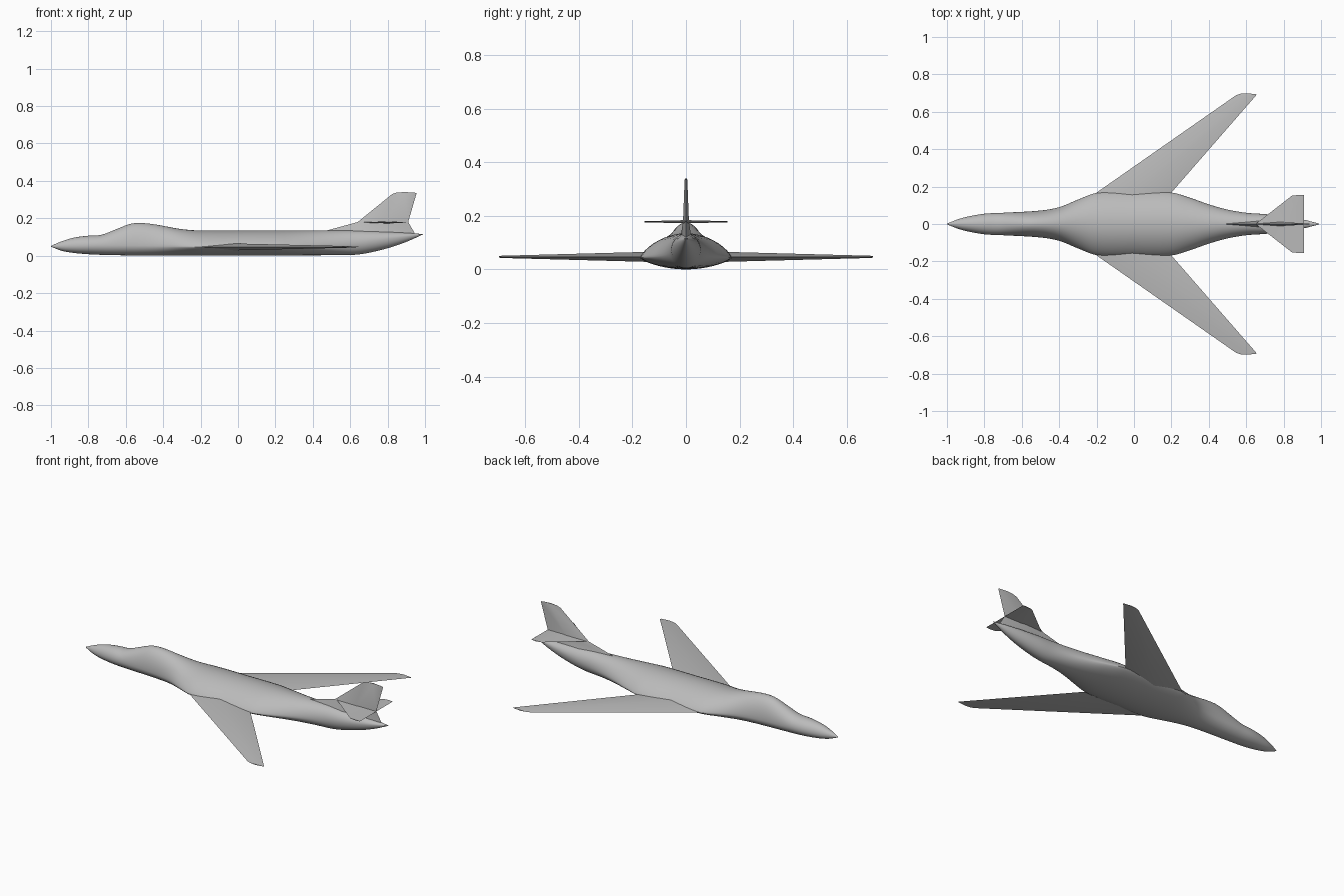
import bpy, bmesh, math
from mathutils import Vector

default = bpy.data.objects.get("Cube")
if default:
    bpy.data.objects.remove(default, do_unlink=True)

# Single grey paint
paint = bpy.data.materials.new("grey_paint")
paint.use_nodes = True
grey = (0.5, 0.5, 0.5, 1)
paint.diffuse_color = grey
paint.node_tree.nodes["Principled BSDF"].inputs["Base Color"].default_value = grey


def sample(points, x):
    """Smooth interpolation through (x, value) points."""
    count = len(points)
    i = 0
    while i < count - 2 and points[i + 1][0] < x:
        i += 1

    def slope(k):
        a, b = points[max(k - 1, 0)], points[min(k + 1, count - 1)]
        return (b[1] - a[1]) / (b[0] - a[0])

    (left, start), (right, end) = points[i], points[i + 1]
    span = right - left
    t = (x - left) / span
    bend = slope(i) * span * (1 - t) - slope(i + 1) * span * t
    blend = t * t * (3 - 2 * t)
    return start + (end - start) * blend + t * (1 - t) * bend


def loft(name, rings, angle, mirrored=False):
    """Skin closed rings of points and cap both ends."""
    bm = bmesh.new()
    rows = [[bm.verts.new(p) for p in ring] for ring in rings]
    for a, b in zip(rows, rows[1:]):
        for i in range(len(a)):
            j = (i + 1) % len(a)
            bm.faces.new((a[i], a[j], b[j], b[i]))
    bm.faces.new(rows[0])
    bm.faces.new(rows[-1])
    bmesh.ops.recalc_face_normals(bm, faces=bm.faces)
    mesh = bpy.data.meshes.new(name)
    bm.to_mesh(mesh)
    bm.free()
    mesh.materials.append(paint)
    obj = bpy.data.objects.new(name, mesh)
    bpy.context.collection.objects.link(obj)
    if mirrored:
        mirror = obj.modifiers.new("mirror", "MIRROR")
        mirror.use_axis = (False, True, False)
    bpy.ops.object.select_all(action="DESELECT")
    obj.select_set(True)
    bpy.context.view_layer.objects.active = obj
    bpy.ops.object.shade_smooth_by_angle(angle=math.radians(angle))
    return obj


def blade(name, sections, normal, angle=20, mirrored=False):
    """Thin diamond-section surface: leading edge, ridge, trailing edge, thickness."""
    rings = []
    for lead, ridge, trail, thick in sections:
        offset = Vector(normal) * thick
        middle = Vector(ridge)
        rings.append([Vector(lead), middle + offset, Vector(trail), middle - offset])
    return loft(name, rings, angle, mirrored)


# Blended fuselage: half width, roof line, belly line and widest height
half_width = [(-1, .002), (-.95, .022), (-.9, .037), (-.8, .055), (-.7, .06),
              (-.5, .072), (-.4, .09), (-.3, .13), (-.2, .166), (0, .17), (.2, .168),
              (.3, .14), (.4, .105), (.5, .077), (.6, .06), (.7, .053), (.8, .042),
              (.9, .025), (.99, .002)]
roof = [(-1, .052), (-.95, .074), (-.88, .096), (-.8, .107), (-.73, .112), (-.65, .142),
        (-.58, .169), (-.53, .175), (-.45, .168), (-.3, .142), (-.2, .135),
        (.6, .135), (.8, .128), (.99, .116)]
belly = [(-1, .048), (-.93, .023), (-.8, .008), (-.6, .002), (-.3, 0), (.6, .004),
         (.68, .012), (.8, .04), (.9, .074), (.99, .114)]
waist = [(-1, .05), (-.6, .055), (-.2, .046), (.3, .046), (.6, .065), (.99, .115)]

stations, sides = 110, 40
body_rings = []
for s in range(stations + 1):
    x = -1 + 1.99 * s / stations
    w, top, low, mid = (sample(line, x) for line in (half_width, roof, belly, waist))
    power = 1 + max(0, w - .06) * 5
    ring = []
    for k in range(sides):
        a = math.tau * k / sides
        rise = abs(math.sin(a)) ** power
        z = mid + (top - mid) * rise if math.sin(a) > 0 else mid - (mid - low) * rise
        ring.append((x, w * math.cos(a), z))
    body_rings.append(ring)
loft("fuselage", body_rings, 50)

# Swept wings
level = .047
blade("wings", [
    ((-.3, .1, level), (-.06, .1, level), (.14, .1, level), .02),
    ((-.2, .168, level), (0, .168, level), (.2, .168, level), .018),
    ((.545, .688, level), (.6, .692, level), (.655, .69, level), .004),
    ((.57, .697, level), (.6, .698, level), (.65, .695, level), .002),
], (0, 0, 1), mirrored=True)

# Tail fin with its forward fairing
blade("tail_fin", [
    ((.42, 0, .12), (.68, 0, .12), (.945, 0, .12), .02),
    ((.64, 0, .18), (.78, 0, .18), (.91, 0, .18), .011),
    ((.825, 0, .33), (.89, 0, .335), (.955, 0, .335), .005),
    ((.85, 0, .338), (.89, 0, .34), (.94, 0, .338), .003),
], (0, 1, 0))

# Tailplane
blade("tailplane", [
    ((.65, 0, .178), (.8, 0, .178), (.91, 0, .178), .006),
    ((.845, .152, .178), (.88, .155, .178), (.91, .155, .178), .002),
], (0, 0, 1), mirrored=True)
